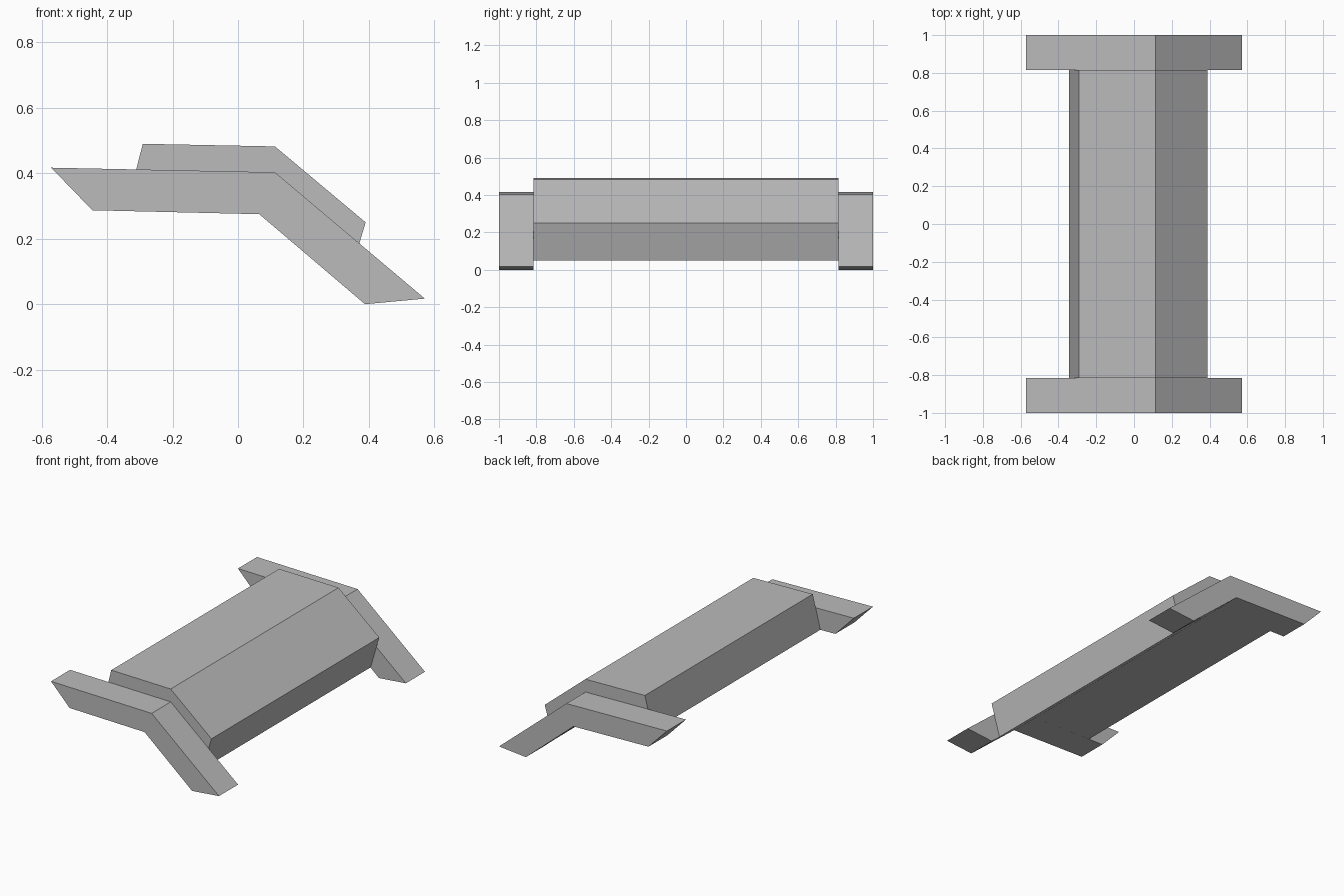
import bpy
import bmesh

cube = bpy.data.objects.get("Cube")
if cube:
    bpy.data.objects.remove(cube, do_unlink=True)

grey = bpy.data.materials.new("plain_grey")
grey.use_nodes = True
colour = (0.5, 0.5, 0.5, 1)
grey.diffuse_color = colour
grey.node_tree.nodes["Principled BSDF"].inputs["Base Color"].default_value = colour


def extrude_profile(name, profile, y_start, y_end):
    """Extrude an x-z outline along y into a closed solid."""
    bm = bmesh.new()
    face = bm.faces.new([bm.verts.new((x, y_start, z)) for x, z in profile])
    result = bmesh.ops.extrude_face_region(bm, geom=[face])
    moved = [v for v in result["geom"] if isinstance(v, bmesh.types.BMVert)]
    bmesh.ops.translate(bm, verts=moved, vec=(0, y_end - y_start, 0))
    bmesh.ops.recalc_face_normals(bm, faces=bm.faces)
    mesh = bpy.data.meshes.new(name)
    bm.to_mesh(mesh)
    bm.free()
    mesh.materials.append(grey)
    obj = bpy.data.objects.new(name, mesh)
    bpy.context.collection.objects.link(obj)
    return obj


# Bent side rails, one at each end
rail = [(-0.571, 0.417), (0.113, 0.403), (0.571, 0.017),
        (0.388, 0.0), (0.065, 0.275), (-0.445, 0.287)]
extrude_profile("front_rail", rail, -1, -0.815)
extrude_profile("back_rail", rail, 0.815, 1)

# Thicker bent slab between the rails, flush with them underneath
slab = [(-0.291, 0.49), (0.113, 0.482), (0.39, 0.25),
        (0.33, 0.05), (0.065, 0.275), (-0.343, 0.285)]
extrude_profile("middle_slab", slab, -0.815, 0.815)
